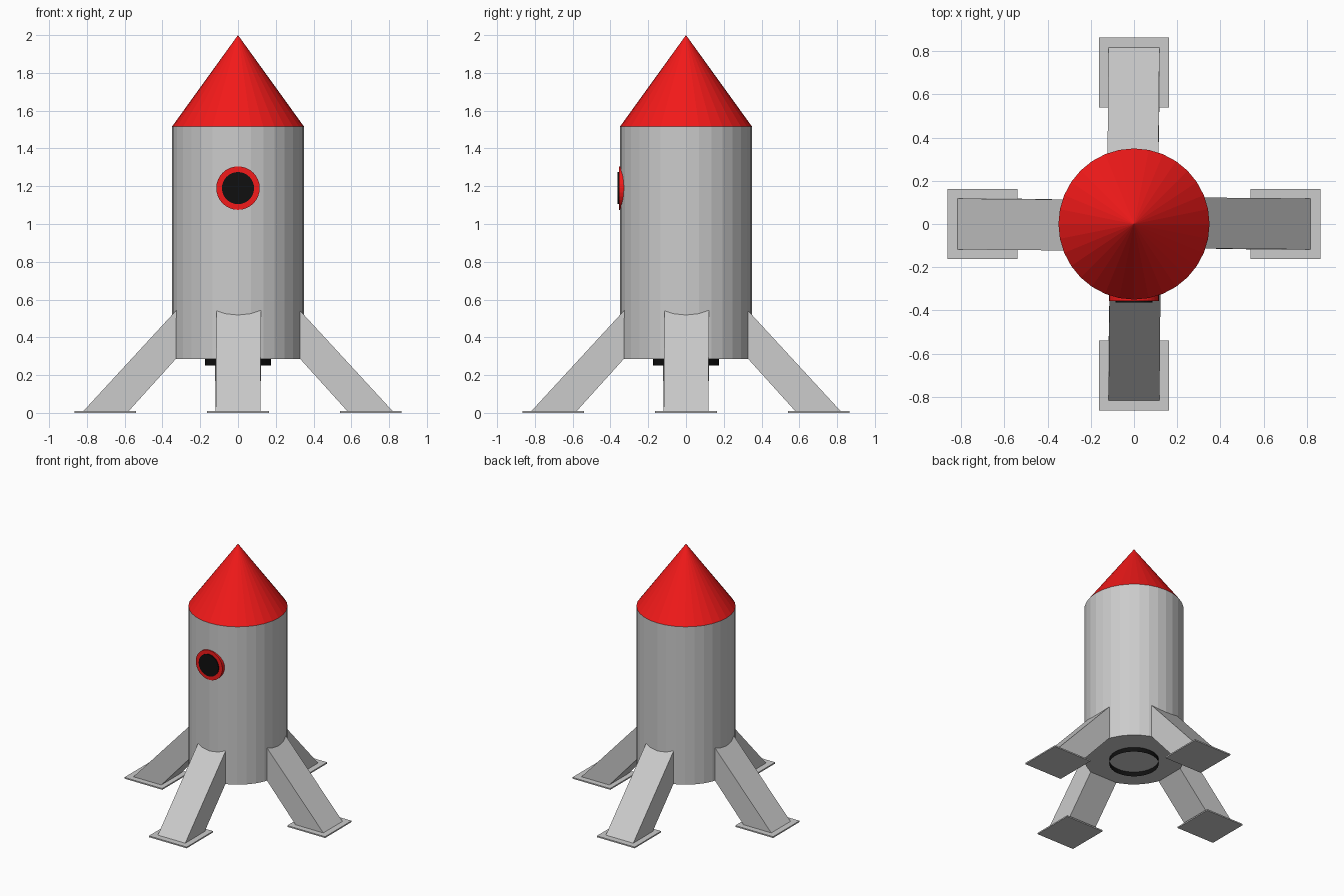
import bpy, bmesh
from math import pi
from mathutils import Matrix

if "Cube" in bpy.data.objects:
    bpy.data.objects.remove(bpy.data.objects["Cube"])


def material(name, color):
    m = bpy.data.materials.new(name)
    m.diffuse_color = color
    m.use_nodes = True
    m.node_tree.nodes["Principled BSDF"].inputs["Base Color"].default_value = m.diffuse_color
    return m


RED = material("red", (0.9, 0.01, 0.01, 1))
BLACK = material("black", (0.005, 0.005, 0.005, 1))


def finish(name, bm, mat=None):
    bmesh.ops.recalc_face_normals(bm, faces=bm.faces)
    me = bpy.data.meshes.new(name)
    bm.to_mesh(me)
    bm.free()
    ob = bpy.data.objects.new(name, me)
    bpy.context.collection.objects.link(ob)
    if mat:
        me.materials.append(mat)
    return ob


def cone(name, r1, r2, lo, hi, mat=None, caps=True, matrix=Matrix()):
    bm = bmesh.new()
    bmesh.ops.create_cone(bm, cap_ends=caps, segments=32, radius1=r1, radius2=r2,
                          depth=hi - lo,
                          matrix=matrix @ Matrix.Translation((0, 0, (lo + hi) / 2)))
    return finish(name, bm, mat)


# Hull, nose and open engine ring
cone("body", 0.35, 0.35, 0.285, 1.515)
cone("nose_cone", 0.35, 0, 1.515, 2.0, RED)
cone("engine_ring", 0.175, 0.175, 0.25, 0.285, BLACK, caps=False)

# Porthole: discs lying along -y
facing = Matrix.Translation((0, 0, 1.19)) @ Matrix.Rotation(pi / 2, 4, 'X')
cone("window_frame", 0.115, 0.115, 0.30, 0.356, RED, matrix=facing)
cone("window_glass", 0.085, 0.085, 0.32, 0.363, BLACK, matrix=facing)

# Legs and feet: built towards +x, turned around the hull
# Leg profile as (radius, height, sideways shift)
LEG = [(0.58, 0.008, 0), (0.82, 0.008, 0), (0.28, 0.594, 0.005), (0.28, 0.340, 0.005)]
for i, side in enumerate(("right", "back", "left", "front")):
    turn = Matrix.Rotation(i * pi / 2, 4, 'Z')

    bm = bmesh.new()
    a, b = [[bm.verts.new((r, s * 0.118 + shift, z)) for r, z, shift in LEG]
            for s in (-1, 1)]
    bm.faces.new(a)
    bm.faces.new(b)
    for k in range(4):
        n = (k + 1) % 4
        bm.faces.new((a[k], a[n], b[n], b[k]))
    bm.transform(turn)
    finish(side + "_leg", bm)

    bm = bmesh.new()
    bmesh.ops.create_cube(bm, size=1, matrix=turn @ Matrix.Translation((0.702, 0, 0.005))
                          @ Matrix.Diagonal((0.326, 0.326, 0.01, 1)))
    finish(side + "_foot", bm)
